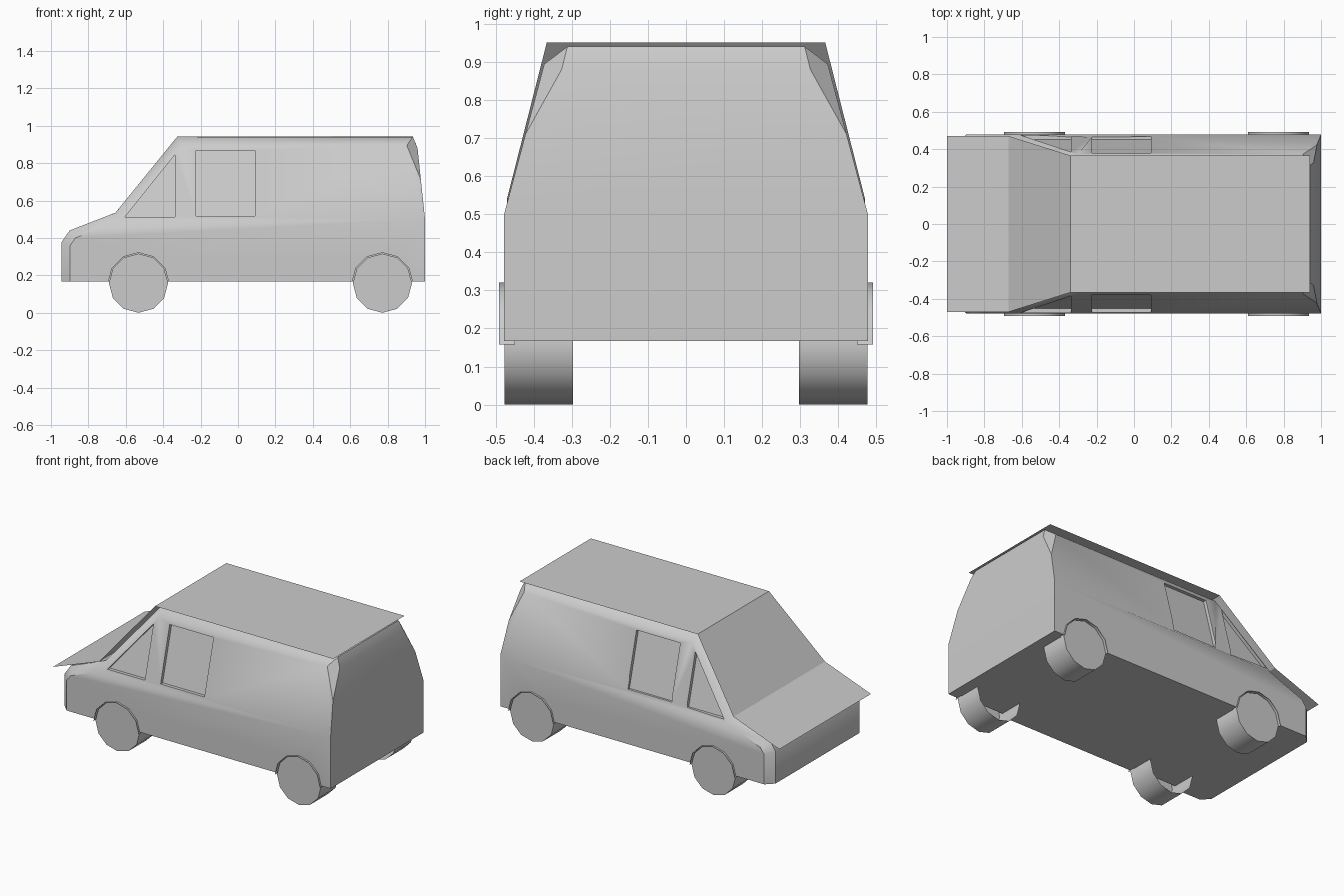
import bpy, bmesh
from math import sin, cos, pi, radians

if "Cube" in bpy.data.objects:
    bpy.data.objects.remove(bpy.data.objects["Cube"])


def half_width(z):
    return 0.478 - max(0.0, z - 0.5) * 0.267


def make(name, bm, smooth=True):
    me = bpy.data.meshes.new(name)
    bm.to_mesh(me)
    bm.free()
    ob = bpy.data.objects.new(name, me)
    bpy.context.collection.objects.link(ob)
    if smooth:
        shade(ob)
    return ob


def shade(ob):
    bpy.ops.object.select_all(action='DESELECT')
    ob.select_set(True)
    bpy.context.view_layer.objects.active = ob
    bpy.ops.object.shade_smooth_by_angle(angle=radians(40))


def prism(bm, pts, ya, yb):
    # solid between two side outlines; ya, yb give y as a function of z
    a = [bm.verts.new((x, ya(z), z)) for x, z in pts]
    b = [bm.verts.new((x, yb(z), z)) for x, z in pts]
    bm.faces.new(a)
    bm.faces.new(b[::-1])
    for i in range(len(pts)):
        j = (i + 1) % len(pts)
        bm.faces.new((a[j], a[i], b[i], b[j]))
    bmesh.ops.recalc_face_normals(bm, faces=bm.faces)


def circle(cx, cz, r, n=12, phase=0.0):
    return [(cx + r * cos(2 * pi * i / n + phase), cz + r * sin(2 * pi * i / n + phase)) for i in range(n)]


# body shell: side profile, split at the waist, upper part tapered inward
profile = [(-0.945, 0.167), (1.0, 0.167), (1.0, 0.5), (0.96, 0.88), (0.935, 0.941),
           (-0.325, 0.941), (-0.655, 0.535), (-0.90, 0.44), (-0.945, 0.375)]
bm = bmesh.new()
prism(bm, profile, lambda z: -0.478, lambda z: 0.478)
bmesh.ops.bisect_plane(bm, geom=bm.verts[:] + bm.edges[:] + bm.faces[:], dist=1e-5,
                       plane_co=(0, 0, 0.5), plane_no=(0, 0, 1))
for v in bm.verts:
    v.co.y = half_width(v.co.z) * (1 if v.co.y > 0 else -1)
# round the roof, windscreen, bonnet and nose side edges
rim = []
for e in bm.edges:
    p, q = e.verts[0].co, e.verts[1].co
    if p.y * q.y > 0:
        m = (p + q) / 2
        nose = m.x < -0.9
        top = m.x < 0.95 and m.z > 0.44 and any(abs(f.normal.y) < 0.1 for f in e.link_faces)
        if (nose and m.z > 0.2) or top:
            rim.append(e)
bmesh.ops.bevel(bm, geom=rim, offset=0.048, segments=1, affect='EDGES', profile=0.5)
body = make("van_body", bm, False)

# recessed side windows and shallow wheel arches
wheels = [(-0.532, 0.158), (0.772, 0.158)]
square = [(-0.225, 0.517), (0.09, 0.517), (0.09, 0.868), (-0.225, 0.868)]
triangle = [(-0.605, 0.512), (-0.337, 0.512), (-0.337, 0.845)]
bm = bmesh.new()
for s in (-1, 1):
    for pts in (square, triangle):
        prism(bm, pts, lambda z: s * (half_width(z) - 0.022), lambda z: s * (half_width(z) + 0.1))
    for cx, cz in wheels:
        prism(bm, circle(cx, cz, 0.163), lambda z: s * 0.45, lambda z: s * 0.6)
cutter = make("opening_cutter", bm, False)
cutter.hide_render = True
mod = body.modifiers.new("openings", 'BOOLEAN')
mod.operation = 'DIFFERENCE'
mod.solver = 'EXACT'
mod.object = cutter
bpy.context.view_layer.objects.active = body
bpy.ops.object.modifier_apply(modifier=mod.name)
bpy.data.objects.remove(cutter)
shade(body)

# thin roof, windscreen and bonnet panels
panels = [("roof_panel", (0.94, 0.951, 0.366), (-0.34, 0.951, 0.366)),
          ("windscreen_panel", (-0.34, 0.951, 0.366), (-0.67, 0.542, 0.47)),
          ("bonnet_panel", (-0.67, 0.542, 0.47), (-1.0, 0.42, 0.47))]
for name, (x0, z0, w0), (x1, z1, w1) in panels:
    bm = bmesh.new()
    bm.faces.new([bm.verts.new(p) for p in
                  ((x0, -w0, z0), (x0, w0, z0), (x1, w1, z1), (x1, -w1, z1))])
    make(name, bm, False)

# wheels (open on the inner side) and arch lips
for s, side in ((-1, "right"), (1, "left")):
    for (cx, cz), end in zip(wheels, ("front", "rear")):
        bm = bmesh.new()
        pts = circle(cx, cz, 0.158, 12, pi / 6)
        prism(bm, pts, lambda z: s * 0.477, lambda z: s * 0.297)
        inner = [f for f in bm.faces if all(abs(v.co.y) < 0.3 for v in f.verts)]
        bmesh.ops.delete(bm, geom=inner, context='FACES_ONLY')
        make(f"{end}_{side}_wheel", bm)
        bm = bmesh.new()
        arc = circle(cx, cz, 0.163)[:7]
        a = [bm.verts.new((x, s * 0.45, z)) for x, z in arc]
        b = [bm.verts.new((x, s * 0.491, z)) for x, z in arc]
        for i in range(6):
            bm.faces.new((a[i], a[i + 1], b[i + 1], b[i]))
        make(f"{end}_{side}_arch_lip", bm)
